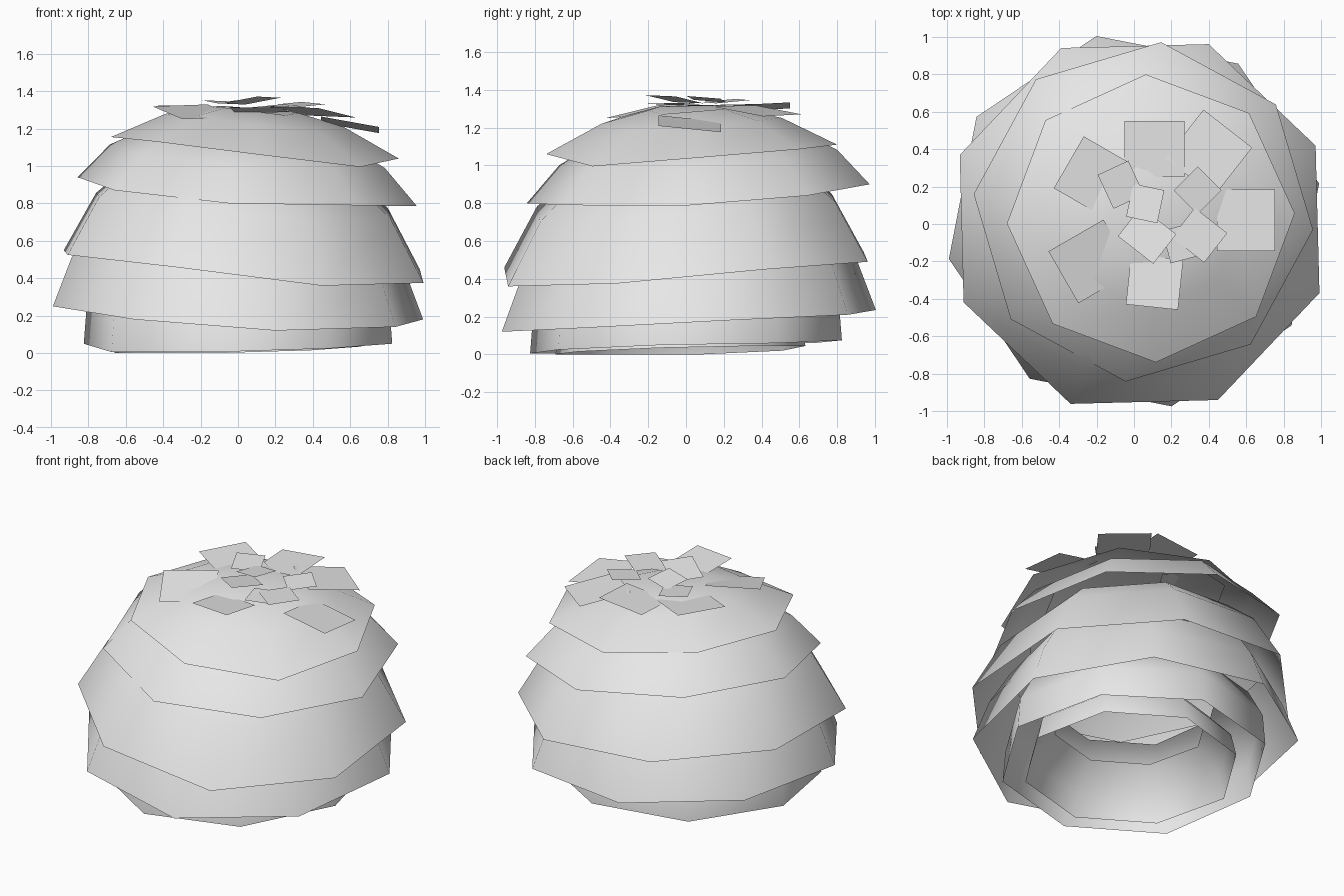
import bpy
import bmesh
from math import radians, cos, sin

cube = bpy.data.objects.get("Cube")
if cube:
    bpy.data.objects.remove(cube, do_unlink=True)

SIDES = 8

thatch = bpy.data.materials.new("pale_grey")
colour = (0.8, 0.8, 0.8, 1)
thatch.diffuse_color = colour
thatch.use_nodes = True
thatch.node_tree.nodes["Principled BSDF"].inputs["Base Color"].default_value = colour


def finish(name, bm, smooth):
    mesh = bpy.data.meshes.new(name)
    bm.to_mesh(mesh)
    bm.free()
    mesh.materials.append(thatch)
    for face in mesh.polygons:
        face.use_smooth = smooth
    obj = bpy.data.objects.new(name, mesh)
    bpy.context.collection.objects.link(obj)


def skirt(name, centre, radius, phase, rim, profile, closed=False):
    """Open eight-sided tier: an uneven rim, then rings of (scale, height)."""
    bm = bmesh.new()
    mean = sum(rim) / SIDES
    rings = []
    for scale, height in [(1, mean)] + profile:
        ring = []
        for k, z in enumerate(rim):
            a = radians(phase + k * 360 / SIDES)
            r = radius * scale
            ring.append(bm.verts.new((centre[0] + r * cos(a), centre[1] + r * sin(a),
                                      height + (z - mean) * scale)))
        rings.append(ring)
    for low, high in zip(rings, rings[1:]):
        for k in range(SIDES):
            n = (k + 1) % SIDES
            bm.faces.new((low[k], low[n], high[n], high[k]))
    if closed:
        bm.faces.new(rings[-1])
    finish(name, bm, True)


def card(name, x, y, z, turn, width, depth, rise_x, rise_y):
    """Flat straw tile, turned about z and sloping along x and y."""
    bm = bmesh.new()
    a = radians(turn)
    corners = []
    for u, v in ((-1, -1), (1, -1), (1, 1), (-1, 1)):
        du, dv = u * width / 2, v * depth / 2
        dx = du * cos(a) - dv * sin(a)
        dy = du * sin(a) + dv * cos(a)
        corners.append(bm.verts.new((x + dx, y + dy, z + rise_x * dx + rise_y * dy)))
    bm.faces.new(corners)
    finish(name, bm, False)


# Overlapping tiers, from the crown down to the inner ring
skirt("crown_tier", (0.09, 0.03), 0.77, 2,
      [1.04, 1.085, 1.11, 1.16, 1.155, 1.13, 1.06, 0.995],
      [(0.62, 1.24), (0.3, 1.3)], closed=True)
skirt("upper_tier", (0.05, 0.065), 0.912, -6,
      [0.785, 0.84, 0.9, 0.95, 0.94, 0.87, 0.8, 0.79], [(0.81, 1.05), (0.62, 1.14)])
skirt("middle_tier", (0.03, 0), 1.03, 24,
      [0.45, 0.49, 0.54, 0.55, 0.525, 0.46, 0.36, 0.375], [(0.82, 0.79), (0.65, 0.94)])
skirt("lower_tier", (0, 0.015), 1.01, 11.5,
      [0.18, 0.21, 0.235, 0.26, 0.25, 0.18, 0.12, 0.14], [(0.9, 0.46), (0.78, 0.65)])
skirt("base_tier", (0, 0), 0.835, -9,
      [0.05, 0.06, 0.075, 0.06, 0.05, 0.005, 0.005, 0.025],
      [(0.98, 0.25), (0.87, 0.43), (0.65, 0.5)])
skirt("inner_ring", (0, -0.03), 0.67, -9,
      [0.035, 0.045, 0.045, 0.02, 0, 0, 0, 0.015], [(0.95, 0.17), (0.72, 0.33)])

# Large tiles spread around the crown
for i, spec in enumerate([
        (-0.21, 0.25, 1.31, -30, 0.32, 0.32, -0.07, 0.05),
        (0.11, 0.4, 1.31, 0, 0.32, 0.3, 0.1, 0.05),
        (0.4, 0.38, 1.29, -38, 0.33, 0.33, -0.12, -0.1),
        (0.6, 0.02, 1.22, 0, 0.31, 0.33, -0.18, -0.1),
        (-0.23, -0.2, 1.29, 30, 0.34, 0.32, -0.08, 0.2),
        (0.11, -0.31, 1.3, -6, 0.28, 0.27, 0, -0.1)]):
    card(f"large_tile_{i + 1}", *spec)

# Small tiles gathered at the peak
for i, spec in enumerate([
        (-0.07, 0.21, 1.34, 25, 0.18, 0.2, -0.07, 0.06),
        (0.06, 0.11, 1.35, -12, 0.17, 0.18, 0.1, -0.1),
        (0.34, 0.18, 1.33, -45, 0.18, 0.18, 0, 0.1),
        (0.07, -0.06, 1.35, -38, 0.24, 0.2, 0.1, -0.12),
        (0.35, -0.06, 1.325, -38, 0.22, 0.2, 0.04, 0),
        (0.26, -0.1, 1.315, 15, 0.18, 0.18, 0, 0.03)]):
    card(f"small_tile_{i + 1}", *spec)
